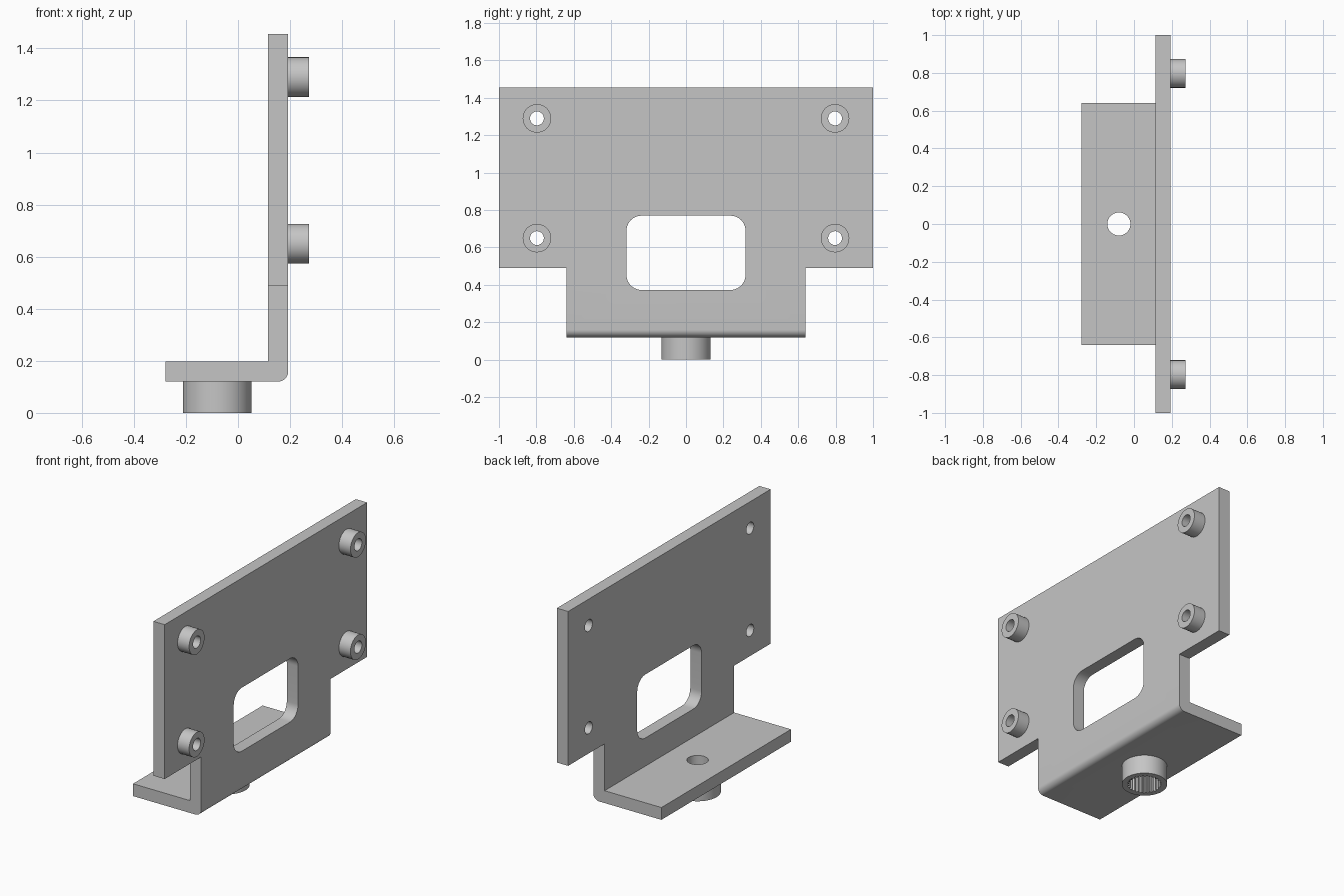
import bpy, bmesh, math
from mathutils import Matrix, Vector

old = bpy.data.objects.get("Cube")
if old:
    bpy.data.objects.remove(old, do_unlink=True)

grey = bpy.data.materials.new("light grey")
grey.use_nodes = True
colour = (0.56, 0.56, 0.56, 1)
grey.diffuse_color = colour
grey.node_tree.nodes["Principled BSDF"].inputs["Base Color"].default_value = colour

X_BACK, X_FACE = 0.115, 0.193      # upright plate thickness
X_LIP = -0.278                     # free edge of the flange
Z_BASE, Z_SHELF, Z_STEP, Z_TOP = 0.12, 0.197, 0.49, 1.455
HALF, NECK = 1.0, 0.64             # half widths of the plate and the neck
HUB_X = -0.08


def make_object(name, bm):
    bmesh.ops.recalc_face_normals(bm, faces=bm.faces)
    mesh = bpy.data.meshes.new(name)
    bm.to_mesh(mesh)
    bm.free()
    mesh.materials.append(grey)
    ob = bpy.data.objects.new(name, mesh)
    bpy.context.collection.objects.link(ob)
    return ob


def activate(ob):
    bpy.ops.object.select_all(action='DESELECT')
    ob.select_set(True)
    bpy.context.view_layer.objects.active = ob


def smooth(ob):
    activate(ob)
    bpy.ops.object.shade_smooth_by_angle(angle=math.radians(25))


def prism(name, points, direction):
    """Extrude a flat outline along a direction."""
    bm = bmesh.new()
    face = bm.faces.new([bm.verts.new(p) for p in points])
    ext = bmesh.ops.extrude_face_region(bm, geom=[face])
    moved = [g for g in ext["geom"] if isinstance(g, bmesh.types.BMVert)]
    bmesh.ops.translate(bm, verts=moved, vec=Vector(direction))
    return make_object(name, bm)


def arc(cx, cy, r, start, end, steps):
    return [(cx + r * math.cos(math.radians(start + (end - start) * i / steps)),
             cy + r * math.sin(math.radians(start + (end - start) * i / steps)))
            for i in range(steps + 1)]


def tube(name, outer, inner, length, segments, matrix):
    """Ring along +z; inner is a function giving the bore radius per segment."""
    bm = bmesh.new()
    loops = []
    for radius, z in ((lambda i: outer, 0), (lambda i: outer, length),
                      (inner, length), (inner, 0)):
        loops.append([bm.verts.new((radius(i) * math.cos(math.tau * i / segments),
                                    radius(i) * math.sin(math.tau * i / segments), z))
                      for i in range(segments)])
    for a, b in zip(loops, loops[1:] + loops[:1]):
        for i in range(segments):
            j = (i + 1) % segments
            bm.faces.new((a[i], a[j], b[j], b[i]))
    bm.transform(matrix)
    ob = make_object(name, bm)
    smooth(ob)


def cut(target, cutter):
    mod = target.modifiers.new("cut", 'BOOLEAN')
    mod.operation = 'DIFFERENCE'
    mod.solver = 'EXACT'
    mod.object = cutter
    activate(target)
    bpy.ops.object.modifier_apply(modifier=mod.name)
    bpy.data.objects.remove(cutter, do_unlink=True)


# Folded bracket: L profile with a rounded outer bend
BEND = 0.04
profile = [(X_LIP, Z_BASE)]
profile += arc(X_FACE - BEND, Z_BASE + BEND, BEND, -90, 0, 10)
profile += [(X_FACE, Z_TOP), (X_BACK, Z_TOP), (X_BACK, Z_SHELF), (X_LIP, Z_SHELF)]
bracket = prism("bracket", [(x, -HALF, z) for x, z in profile], (0, 2 * HALF, 0))

# Side notches leave a narrower neck and flange
for side in (-1, 1):
    notch = [(-0.5, side * NECK, 0), (0.5, side * NECK, 0),
             (0.5, side * NECK, Z_STEP), (-0.5, side * NECK, Z_STEP)]
    cut(bracket, prism("notch_cutter", notch, (0, side * 0.5, 0)))

# Rounded window
WY, WZ0, WZ1, WR = 0.318, 0.373, 0.77, 0.08
window = []
for k, (sy, cz) in enumerate(((1, WZ1 - WR), (-1, WZ1 - WR), (-1, WZ0 + WR), (1, WZ0 + WR))):
    window += arc(sy * (WY - WR), cz, WR, 90 * k, 90 * k + 90, 10)
cut(bracket, prism("window_cutter", [(0, y, z) for y, z in window], (0.4, 0, 0)))

# Four standoffs with through holes
BORE = 0.037
sideways = Matrix.Rotation(math.pi / 2, 4, 'Y')
for y, y_name in ((-0.797, "right"), (0.797, "left")):
    for z, z_name in ((0.65, "lower"), (1.29, "upper")):
        hole = arc(y, z, BORE, 0, 352.5, 47)
        cut(bracket, prism("hole_cutter", [(0, a, b) for a, b in hole], (0.4, 0, 0)))
        tube(f"{z_name}_{y_name}_standoff", 0.076, lambda i: BORE, 0.08, 48,
             Matrix.Translation((X_FACE, y, z)) @ sideways)

# Flange hole and toothed hub beneath it
hole = arc(HUB_X, 0, 0.061, 0, 352.5, 47)
cut(bracket, prism("hub_hole_cutter", [(x, y, 0) for x, y in hole], (0, 0, 0.4)))
tube("toothed_hub", 0.132, lambda i: 0.1 if i % 4 < 2 else 0.09, Z_BASE, 100,
     Matrix.Translation((HUB_X, 0, 0)))
smooth(bracket)
